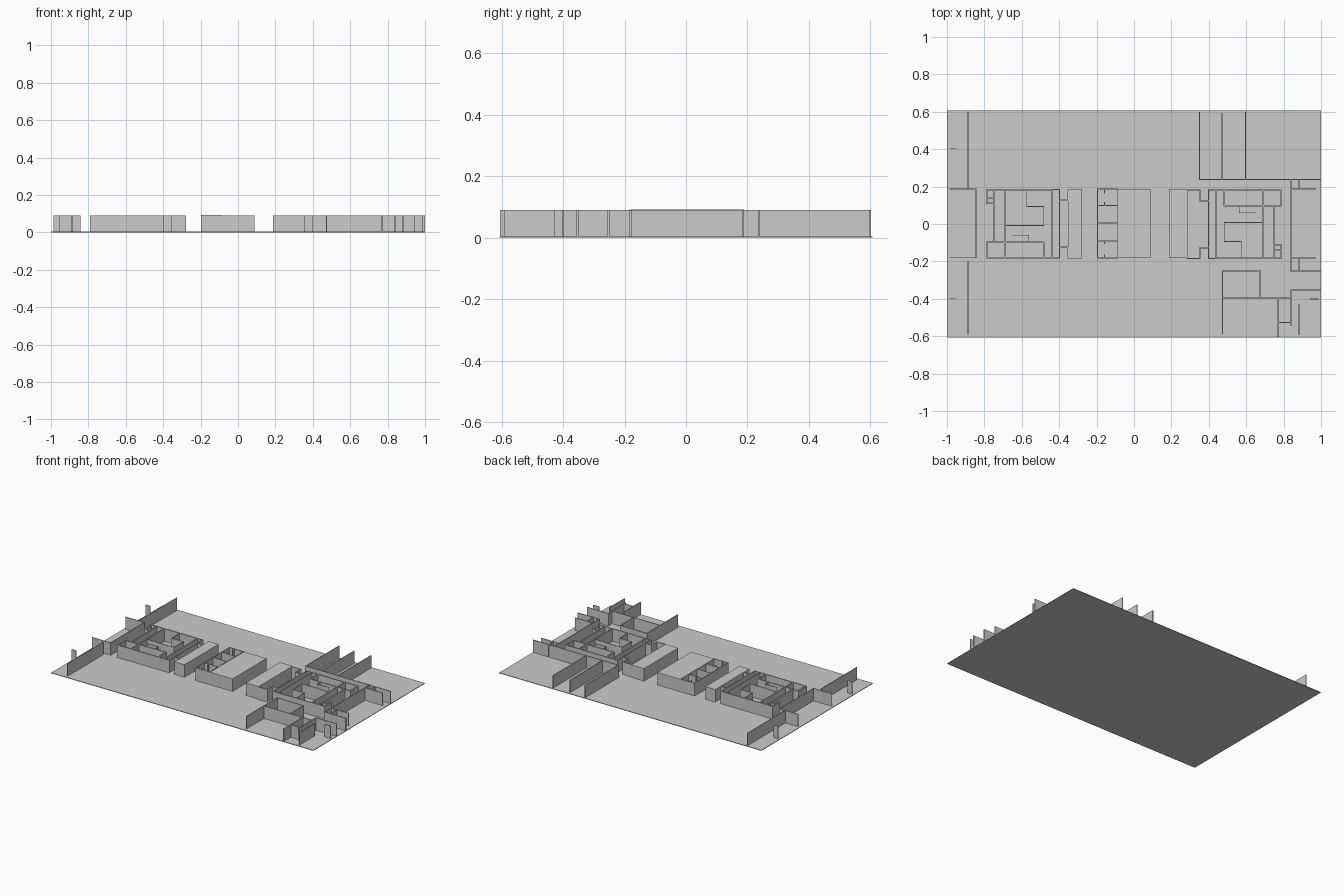
import bpy, bmesh

SLAB = 0.004
TOP = 0.09


def make(name, boxes):
    """One mesh object out of axis-aligned boxes (x0, x1, y0, y1, z0, z1)."""
    bm = bmesh.new()
    for x0, x1, y0, y1, z0, z1 in boxes:
        vs = bmesh.ops.create_cube(bm, size=1)["verts"]
        for v in vs:
            v.co.x = x1 if v.co.x > 0 else x0
            v.co.y = y1 if v.co.y > 0 else y0
            v.co.z = z1 if v.co.z > 0 else z0
    me = bpy.data.meshes.new(name)
    bm.to_mesh(me)
    bm.free()
    ob = bpy.data.objects.new(name, me)
    bpy.context.collection.objects.link(ob)
    return ob


def walls(name, lines, t=0.006, top=TOP, turned=False):
    """Straight walls from plan lines (x0, y0, x1, y1); turned = half turn about the centre."""
    out = []
    for x0, y0, x1, y1 in lines:
        if turned:
            x0, y0, x1, y1 = -x0, -y0, -x1, -y1
        h = t / 2
        out.append((min(x0, x1) - h, max(x0, x1) + h,
                    min(y0, y1) - h, max(y0, y1) + h, SLAB, top))
    return make(name, out)


N, S = 0.186, -0.181   # long faces of the central strip

# floor slab
make("floor_slab", [(-1, 1, -0.607, 0.607, 0, SLAB)])

# stair and service core, used twice with a half turn
core = [
    (-0.788, 0.184, -0.436, 0.184), (-0.788, 0.184, -0.788, 0.11),
    (-0.788, 0.14, -0.746, 0.14), (-0.788, 0.11, -0.746, 0.11),
    (-0.746, 0.184, -0.746, -0.097), (-0.69, 0.184, -0.69, -0.097),
    (-0.788, -0.097, -0.482, -0.097), (-0.788, -0.097, -0.788, -0.181),
    (-0.788, -0.181, -0.436, -0.181), (-0.69, -0.097, -0.69, -0.181),
    (-0.482, -0.097, -0.482, -0.181), (-0.436, 0.184, -0.436, -0.181),
]
stair = [
    (-0.573, 0.184, -0.573, 0.094), (-0.573, 0.094, -0.482, 0.094),
    (-0.482, 0.094, -0.482, -0.008), (-0.69, -0.008, -0.482, -0.008),
    (-0.65, -0.06, -0.563, -0.06), (-0.563, -0.06, -0.563, -0.097),
]
lobby = [
    (-0.398, 0.184, -0.398, -0.181), (-0.398, 0.184, -0.436, 0.184),
    (-0.398, -0.181, -0.436, -0.181),
    (-0.398, 0.127, -0.352, 0.127), (-0.352, 0.127, -0.352, 0.184),
    (-0.398, -0.124, -0.352, -0.124), (-0.352, -0.124, -0.352, -0.181),
    (-0.352, 0.184, -0.282, 0.184), (-0.352, -0.181, -0.282, -0.181),
    (-0.282, 0.184, -0.282, -0.181),
]
for side, turned in (("left", False), ("right", True)):
    walls(side + "_core_walls", core, 0.008, turned=turned)
    walls(side + "_stair_walls", stair, 0.004, turned=turned)
    walls(side + "_lobby_walls", lobby, turned=turned)

# row of small cells in the middle
cells = [(-0.195, y, -0.087, y) for y in (N, 0.1, 0.006, -0.09, S)]
cells += [(-0.195, N, -0.195, S), (-0.087, N, -0.087, S)]
cells += [(-0.157, y, -0.157, y + 0.015) for y in (0.165, 0.1, -0.105, -0.181)]
walls("cell_walls", cells, 0.005, 0.092)

# plain closed shafts
for name, x0, x1 in (("left_shaft", -0.352, -0.282), ("middle_shaft", -0.087, 0.085),
                     ("right_shaft", 0.19, 0.282)):
    walls(name + "_walls", [(x0, N, x1, N), (x0, S, x1, S), (x0, N, x0, S), (x1, N, x1, S)], 0.004)
    make(name + "_cover", [(x0, x1, S, N, TOP - 0.003, TOP)])

# left end walls
walls("left_end_walls", [
    (-0.888, 0.60, -0.888, 0.187), (-0.888, -0.20, -0.888, -0.59),
    (-0.985, 0.187, -0.845, 0.187), (-0.985, S, -0.845, S),
    (-0.845, 0.187, -0.845, S),
    (-0.985, 0.405, -0.955, 0.405), (-0.985, -0.4, -0.955, -0.4)], 0.004)

# back right rooms
walls("back_right_walls", [
    (0.35, 0.597, 0.35, 0.237), (0.47, 0.59, 0.47, 0.237), (0.595, 0.597, 0.595, 0.237),
    (0.35, 0.237, 0.997, 0.237)], 0.005)

# right end walls
walls("right_end_walls", [
    (0.838, 0.237, 0.838, -0.25), (0.882, 0.237, 0.882, N),
    (0.838, N, 0.97, N), (0.838, S, 0.97, S),
    (0.882, S, 0.882, -0.25), (0.838, -0.252, 0.997, -0.252)], 0.006)

# front right rooms
walls("front_right_walls", [
    (0.474, -0.25, 0.474, -0.585), (0.474, -0.25, 0.675, -0.25),
    (0.675, -0.25, 0.675, -0.395), (0.474, -0.395, 0.838, -0.395),
    (0.771, -0.395, 0.771, -0.602), (0.841, -0.353, 0.841, -0.54),
    (0.841, -0.353, 0.997, -0.353), (0.771, -0.527, 0.841, -0.527),
    (0.882, -0.43, 0.882, -0.59), (0.945, -0.4, 0.985, -0.4)], 0.006)
